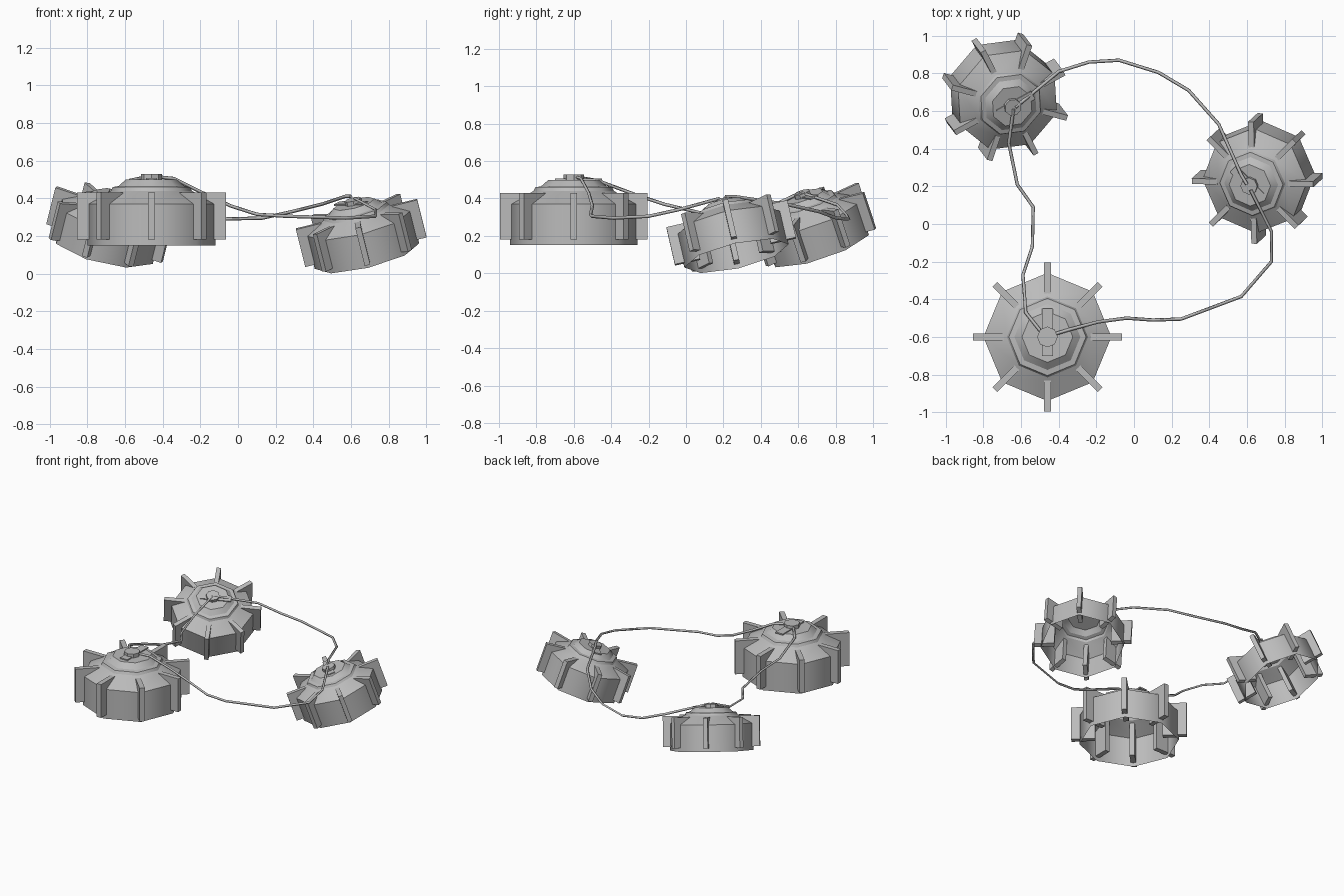
import bpy, bmesh, math
from mathutils import Matrix, Vector

cube = bpy.data.objects.get("Cube")
if cube:
    bpy.data.objects.remove(cube, do_unlink=True)

# Single grey material
grey = bpy.data.materials.new("plain_grey")
grey.use_nodes = True
color = (0.5, 0.5, 0.5, 1.0)
grey.diffuse_color = color
grey.node_tree.nodes["Principled BSDF"].inputs["Base Color"].default_value = color

SIDES = 8


def add_object(name, bm, matrix):
    mesh = bpy.data.meshes.new(name)
    bmesh.ops.recalc_face_normals(bm, faces=bm.faces)
    bm.to_mesh(mesh)
    bm.free()
    mesh.materials.append(grey)
    obj = bpy.data.objects.new(name, mesh)
    obj.matrix_world = matrix
    bpy.context.collection.objects.link(obj)
    return obj


def add_box(bm, low, high, turn=0.0):
    low, high = Vector(low), Vector(high)
    m = (Matrix.Rotation(turn, 4, 'Z') @ Matrix.Translation((low + high) / 2)
         @ Matrix.Diagonal((*(high - low), 1)))
    bmesh.ops.create_cube(bm, size=1, matrix=m)


def shell(name, matrix):
    # Stepped octagonal dome, open underneath
    profile = [(0.34, 0), (0.34, 0.22), (0.215, 0.29), (0.205, 0.31),
               (0.175, 0.315), (0.135, 0.35)]
    bm = bmesh.new()
    rings = []
    for r, z in profile:
        rings.append([bm.verts.new((r * math.cos(a), r * math.sin(a), z))
                      for a in (math.tau * i / SIDES for i in range(SIDES))])
    for low, high in zip(rings, rings[1:]):
        for i in range(SIDES):
            j = (i + 1) % SIDES
            bm.faces.new((low[i], low[j], high[j], high[i])).smooth = True
    bm.faces.new(rings[-1])
    # Keep the steps crisp and the sides soft
    for e in bm.edges:
        a, b = e.verts
        e.smooth = abs(a.co.z - b.co.z) > 0.001
    add_object(name, bm, matrix)


def fins(name, matrix):
    # Radial fins passing through the wall at each corner
    bm = bmesh.new()
    for i in range(SIDES):
        add_box(bm, (0.23, -0.018, 0.03), (0.395, 0.018, 0.28), math.tau * i / SIDES)
    add_object(name, bm, matrix)


def cap(name, matrix):
    # Central button with a strap plate beneath it
    bm = bmesh.new()
    bmesh.ops.create_cone(bm, cap_ends=True, segments=SIDES, radius1=0.055,
                          radius2=0.055, depth=0.03,
                          matrix=Matrix.Translation((0, 0, 0.363)))
    add_box(bm, (-0.03, -0.10, 0.348), (0.03, 0.15, 0.358))
    add_object(name, bm, matrix)


def pod(label, base, lean, yaw, scale):
    up = Vector((lean[0], lean[1], 1)).normalized()
    tilt = Vector((0, 0, 1)).rotation_difference(up).to_matrix().to_4x4()
    m = (Matrix.Translation(base) @ tilt @ Matrix.Rotation(math.radians(yaw), 4, 'Z')
         @ Matrix.Scale(scale, 4))
    shell(label + "_shell", m)
    fins(label + "_fins", m)
    cap(label + "_cap", m)


pod("front_pod", (-0.46, -0.60, 0.15), (0, 0), 0, 1.0)
pod("back_pod", (-0.715, 0.715, 0.14), (0.25, -0.33), -62, 0.84)
pod("side_pod", (0.685, 0.27, 0.093), (-0.25, -0.23), 45, 0.84)


def cable(name, points):
    curve = bpy.data.curves.new(name, 'CURVE')
    curve.dimensions = '3D'
    curve.bevel_depth = 0.009
    curve.bevel_resolution = 0
    curve.use_fill_caps = True
    line = curve.splines.new('POLY')
    line.points.add(len(points) - 1)
    for p, co in zip(line.points, points):
        p.co = (*co, 1)
    curve.materials.append(grey)
    bpy.context.collection.objects.link(bpy.data.objects.new(name, curve))


# Slack cables joining the pods
cable("front_cable", [
    (-0.44, -0.59, 0.515), (-0.34, -0.56, 0.505), (-0.19, -0.52, 0.43),
    (-0.04, -0.50, 0.36), (0.10, -0.51, 0.315), (0.25, -0.505, 0.305),
    (0.57, -0.385, 0.295), (0.73, -0.20, 0.305), (0.73, -0.04, 0.34),
    (0.62, 0.18, 0.40)])
cable("back_cable", [
    (0.60, 0.21, 0.41), (0.57, 0.26, 0.41), (0.45, 0.53, 0.37),
    (0.29, 0.71, 0.33), (0.13, 0.805, 0.295), (-0.08, 0.87, 0.29),
    (-0.24, 0.86, 0.31), (-0.40, 0.81, 0.365), (-0.63, 0.62, 0.43)])
cable("left_cable", [
    (-0.64, 0.61, 0.43), (-0.665, 0.43, 0.345), (-0.62, 0.21, 0.31),
    (-0.535, 0.09, 0.32), (-0.54, -0.12, 0.37), (-0.59, -0.27, 0.42),
    (-0.575, -0.47, 0.495), (-0.48, -0.59, 0.515)])
